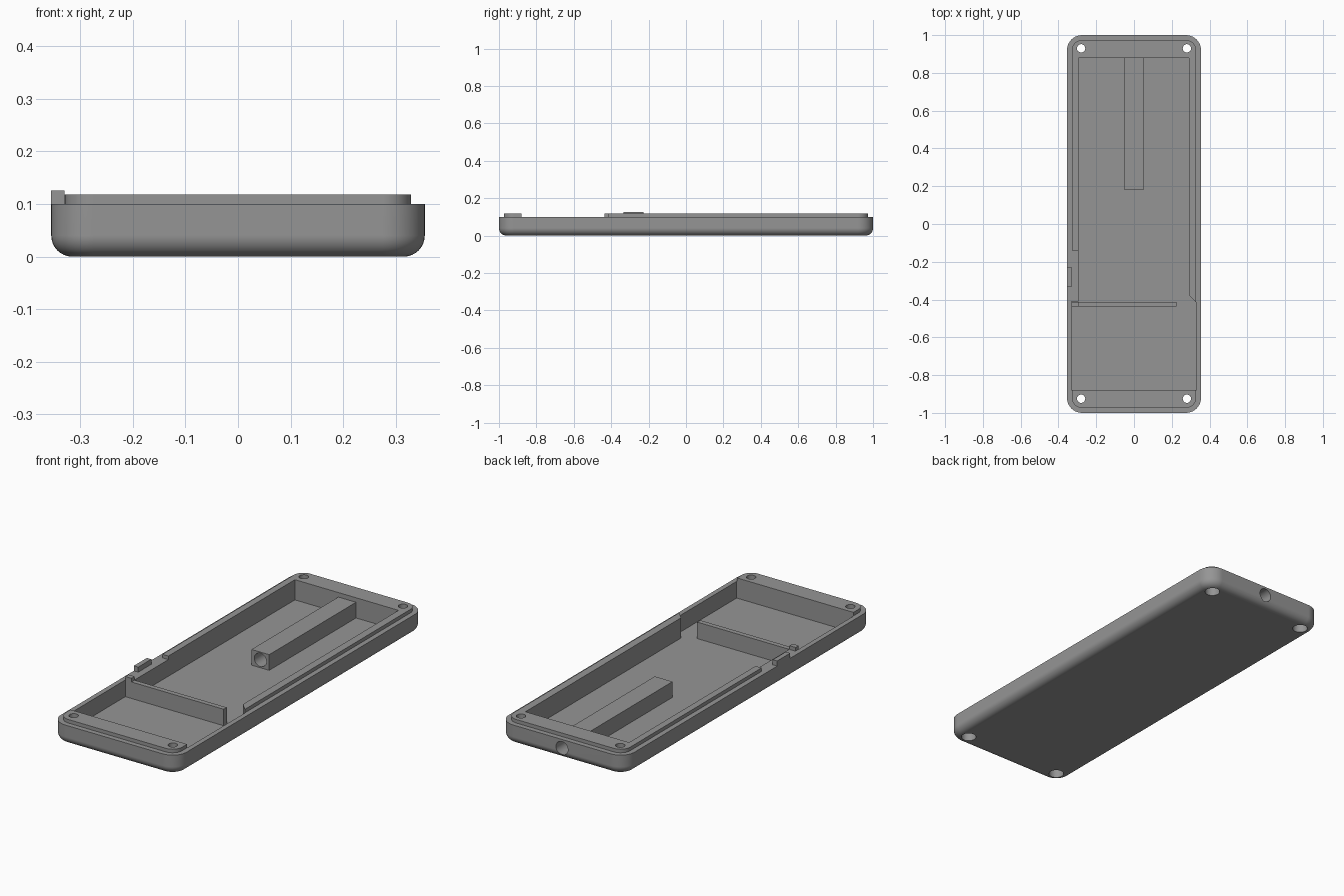
import bpy, bmesh, math
from mathutils import Matrix, Vector

if "Cube" in bpy.data.objects:
    bpy.data.objects.remove(bpy.data.objects["Cube"], do_unlink=True)

HALF_X, HALF_Y = 0.355, 1.0
RIM, LIP_TOP, FLOOR = 0.10, 0.118, 0.015
FILLET, CORNER = 0.04, 0.08

grey = bpy.data.materials.new("plain grey")
grey.use_nodes = True
grey.diffuse_color = (0.3, 0.3, 0.3, 1)
grey.node_tree.nodes["Principled BSDF"].inputs["Base Color"].default_value = (0.3, 0.3, 0.3, 1)


def finish(bm, name):
    bmesh.ops.recalc_face_normals(bm, faces=bm.faces)
    mesh = bpy.data.meshes.new(name)
    bm.to_mesh(mesh)
    bm.free()
    mesh.materials.append(grey)
    obj = bpy.data.objects.new(name, mesh)
    bpy.context.collection.objects.link(obj)
    return obj


def stack(name, rings):
    """Skin a list of equal-length rings and cap both ends."""
    bm = bmesh.new()
    loops = [[bm.verts.new(p) for p in ring] for ring in rings]
    for a, b in zip(loops, loops[1:]):
        for i in range(len(a)):
            j = (i + 1) % len(a)
            bm.faces.new((a[i], a[j], b[j], b[i]))
    bm.faces.new(loops[0][::-1])
    bm.faces.new(loops[-1])
    return finish(bm, name)


def prism(name, outline, z0, z1):
    return stack(name, [[(x, y, z) for x, y in outline] for z in (z0, z1)])


def box(name, x0, x1, y0, y1, z0, z1):
    return prism(name, [(x0, y0), (x1, y0), (x1, y1), (x0, y1)], z0, z1)


def cylinder(name, centre, radius, depth, along_y=False):
    bm = bmesh.new()
    turn = Matrix.Rotation(math.pi / 2 if along_y else 0, 4, 'X')
    bmesh.ops.create_cone(bm, cap_ends=True, segments=32, radius1=radius, radius2=radius,
                          depth=depth, matrix=Matrix.Translation(Vector(centre)) @ turn)
    return finish(bm, name)


def rounded_ring(inset, z, corner, steps=10):
    ring = []
    for q, (sx, sy) in enumerate([(1, 1), (-1, 1), (-1, -1), (1, -1)]):
        cx = sx * (HALF_X - inset - corner)
        cy = sy * (HALF_Y - inset - corner)
        for k in range(steps + 1):
            a = math.pi / 2 * (q + k / steps)
            ring.append((cx + corner * math.cos(a), cy + corner * math.sin(a), z))
    return ring


def cut(obj, cutters):
    bpy.context.view_layer.objects.active = obj
    for c in cutters:
        c.hide_render = True
        mod = obj.modifiers.new("cut", 'BOOLEAN')
        mod.operation, mod.solver, mod.object = 'DIFFERENCE', 'EXACT', c
        bpy.ops.object.modifier_apply(modifier=mod.name)


def smooth(obj):
    bpy.ops.object.select_all(action='DESELECT')
    obj.select_set(True)
    bpy.context.view_layer.objects.active = obj
    bpy.ops.object.shade_smooth_by_angle(angle=math.radians(30))
    mod = obj.modifiers.new("even shading", 'WEIGHTED_NORMAL')
    mod.keep_sharp = True


# Tray: rounded underside, straight sides, stepped lip
rings = []
for k in range(9):
    a = math.pi / 2 * k / 8
    inset = FILLET * (1 - math.sin(a))
    rings.append(rounded_ring(inset, FILLET * (1 - math.cos(a)), CORNER - inset))
rings.append(rounded_ring(0, RIM, CORNER))
rings.append(rounded_ring(0.026, RIM, 0.054))
rings.append(rounded_ring(0.026, LIP_TOP, 0.054))
tray = stack("tray", rings)

# Cavity, narrow at the back and wide at the front
cavity = prism("cavity_cutter", [
    (-0.295, 0.88), (-0.295, -0.41), (-0.33, -0.41), (-0.33, -0.88),
    (0.33, -0.88), (0.33, -0.415), (0.29, -0.375), (0.29, 0.88)], FLOOR, 0.2)
lip_gap = box("lip_gap_cutter", -0.345, -0.2, -0.6, -0.14, RIM, 0.2)
bore = cylinder("bore_cutter", (0, 0.6, 0.055), 0.034, 1.0, along_y=True)
cutters = [cavity, lip_gap, bore]

# Screw holes with wide recesses underneath
for x in (-0.28, 0.28):
    for y in (-0.925, 0.93):
        cutters.append(cylinder("screw_cutter", (x, y, 0.1), 0.022, 0.4))
        cutters.append(cylinder("recess_cutter", (x, y, 0), 0.036, 0.09))
cut(tray, cutters)
smooth(tray)

# Bored block along the floor
block = box("bored_block", -0.05, 0.05, 0.18, 0.885, FLOOR - 0.005, 0.095)
cut(block, [bore])
smooth(block)

for c in cutters:
    bpy.data.objects.remove(c, do_unlink=True)

# Cross partition, its end post and the side tab
box("partition", -0.335, 0.225, -0.437, -0.412, FLOOR - 0.005, RIM - 0.001)
box("partition_post", -0.33, -0.295, -0.437, -0.412, RIM - 0.005, LIP_TOP)
box("side_tab", -0.355, -0.33, -0.333, -0.228, RIM - 0.005, 0.126)
